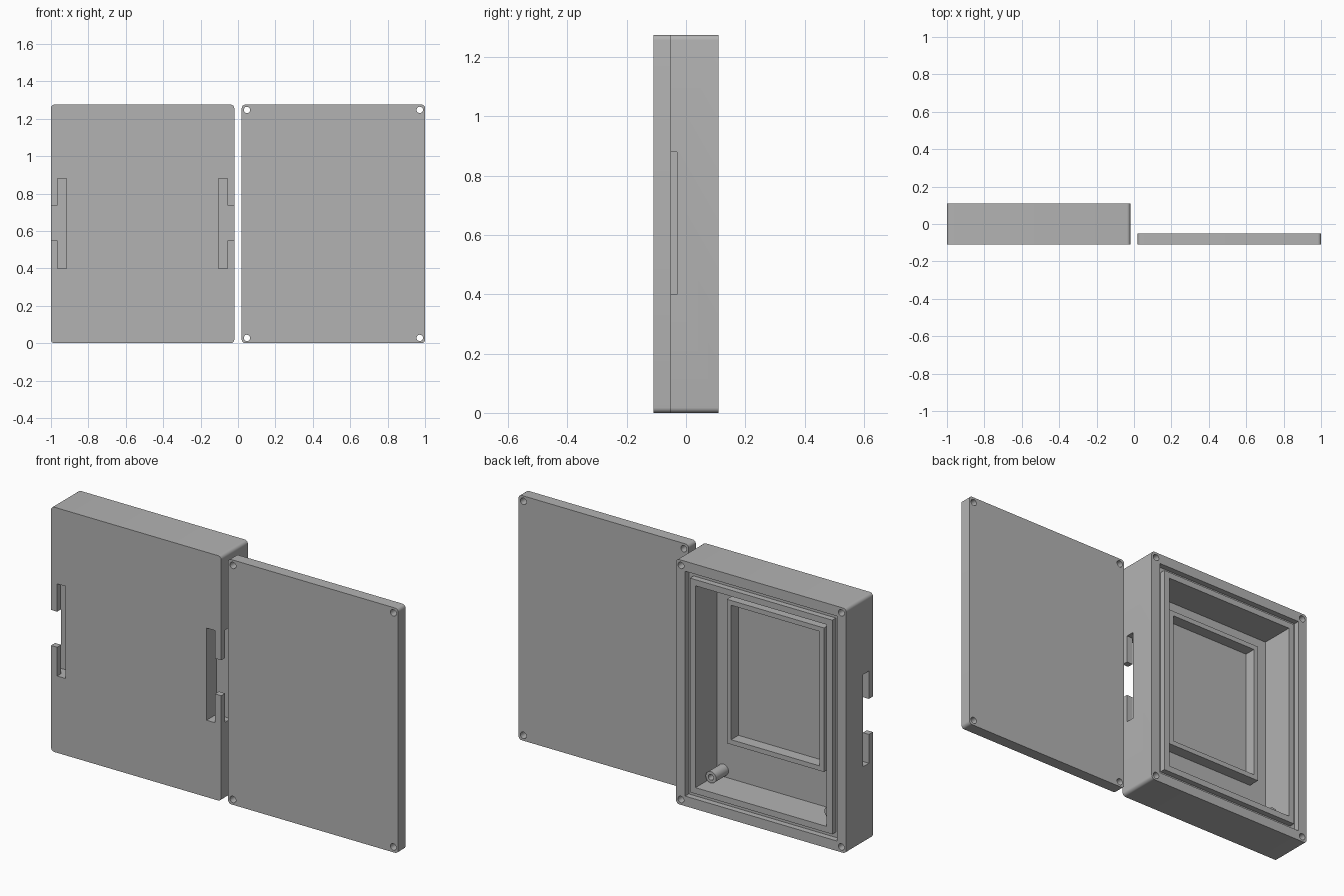
import bpy, bmesh
from mathutils import Matrix, Vector
from math import pi, radians

default = bpy.data.objects.get("Cube")
if default:
    bpy.data.objects.remove(default, do_unlink=True)

grey = bpy.data.materials.new("matte grey")
grey.use_nodes = True
GREY = (0.45, 0.45, 0.45, 1)
grey.diffuse_color = GREY
grey.node_tree.nodes["Principled BSDF"].inputs["Base Color"].default_value = GREY


def finish(name, bm):
    bmesh.ops.recalc_face_normals(bm, faces=bm.faces)
    mesh = bpy.data.meshes.new(name)
    bm.to_mesh(mesh)
    bm.free()
    mesh.materials.append(grey)
    obj = bpy.data.objects.new(name, mesh)
    bpy.context.collection.objects.link(obj)
    return obj


def box(name, x, y, z, corner=0):
    """Box from three ranges, with optional rounded corners along y."""
    bm = bmesh.new()
    bmesh.ops.create_cube(bm, size=1)
    for v in bm.verts:
        v.co = Vector([r[0] if c < 0 else r[1] for c, r in zip(v.co, (x, y, z))])
    if corner:
        edges = [e for e in bm.edges if abs(e.verts[0].co.y - e.verts[1].co.y) > 1e-4]
        bmesh.ops.bevel(bm, geom=edges, offset=corner, segments=6, profile=0.5,
                        affect='EDGES')
    return finish(name, bm)


def rod(name, x, z, y, radius):
    """Cylinder along y."""
    bm = bmesh.new()
    bmesh.ops.create_cone(bm, cap_ends=True, segments=32, radius1=radius, radius2=radius,
                          depth=y[1] - y[0],
                          matrix=Matrix.Translation((x, sum(y) / 2, z)) @ Matrix.Rotation(pi / 2, 4, 'X'))
    return finish(name, bm)


def cut(obj, *cutters):
    for cutter in cutters:
        mod = obj.modifiers.new("cut", 'BOOLEAN')
        mod.operation = 'DIFFERENCE'
        mod.solver = 'EXACT'
        mod.object = cutter
        bpy.context.view_layer.objects.active = obj
        bpy.ops.object.modifier_apply(modifier=mod.name)
        bpy.data.objects.remove(cutter, do_unlink=True)


H = 1.275                      # height of both halves
FRONT, BACK = -0.11, 0.11
X0, X1 = -1.0, -0.02           # enclosure width
MID = (X0 + X1) / 2
FLOOR = -0.067                 # inner face of the front wall


def inset(d):
    return (X0 + d, X1 - d), (d, H - d)


def corner_holes(x0, x1, y):
    d = 0.028
    return [rod("hole", x, z, y, 0.017) for x in (x0 + d, x1 - d) for z in (d, H - d)]


# Enclosure body with its cavity and screw holes
body = box("enclosure_body", (X0, X1), (FRONT, BACK), (0, H), 0.018)
xr, zr = inset(0.112)
cut(body, box("cavity", xr, (FLOOR, BACK + 0.1), zr))
cut(body, *corner_holes(X0, X1, (0.0, BACK + 0.1)))

# Seal groove around the opening
xo, zo = inset(0.052)
xi, zi = inset(0.08)
groove = box("groove", xo, (BACK - 0.03, BACK + 0.05), zo)
cut(groove, box("groove_core", xi, (0, 0.3), zi))
cut(body, groove)

# Strap slots on both sides, each leaving two short bars at the front
for edge, s in ((X0, 1), (X1, -1)):
    def span(a, b):
        return sorted((edge + s * a, edge + s * b))
    back = -0.03
    cut(body,
        box("slot", span(0.035, 0.084), (FRONT - 0.05, back), (0.4, 0.88)),
        box("side_slot", span(-0.05, 0.06), (-0.077, back), (0.4, 0.88)),
        box("notch", span(-0.05, 0.06), (FRONT - 0.05, back), (0.55, 0.735)))

# Raised display frame on the cavity floor
frame = box("display_frame", (MID - 0.28, MID + 0.28), (FLOOR, -0.007), (0.325, 1.075))
cut(frame, box("frame_opening", (MID - 0.255, MID + 0.255), (-0.2, 0.2), (0.35, 1.05)))

# Two standoffs in the lower corners of the cavity
standoffs = []
for side, s in (("left", 1), ("right", -1)):
    x = MID + s * 0.342
    post = rod(side + "_standoff", x, 0.147, (FLOOR, 0.035), 0.03)
    cut(post, rod("bore", x, 0.147, (-0.04, 0.1), 0.015))
    standoffs.append(post)

# Flat lid with through holes
lid = box("lid", (-X1, -X0), (FRONT, -0.05), (0, H), 0.018)
cut(lid, *corner_holes(-X1, -X0, (-0.3, 0.1)))

# Smooth the round surfaces, keep the edges sharp
for obj in [body, frame, lid] + standoffs:
    bpy.ops.object.select_all(action='DESELECT')
    obj.select_set(True)
    bpy.context.view_layer.objects.active = obj
    bpy.ops.object.shade_smooth_by_angle(angle=radians(30))
